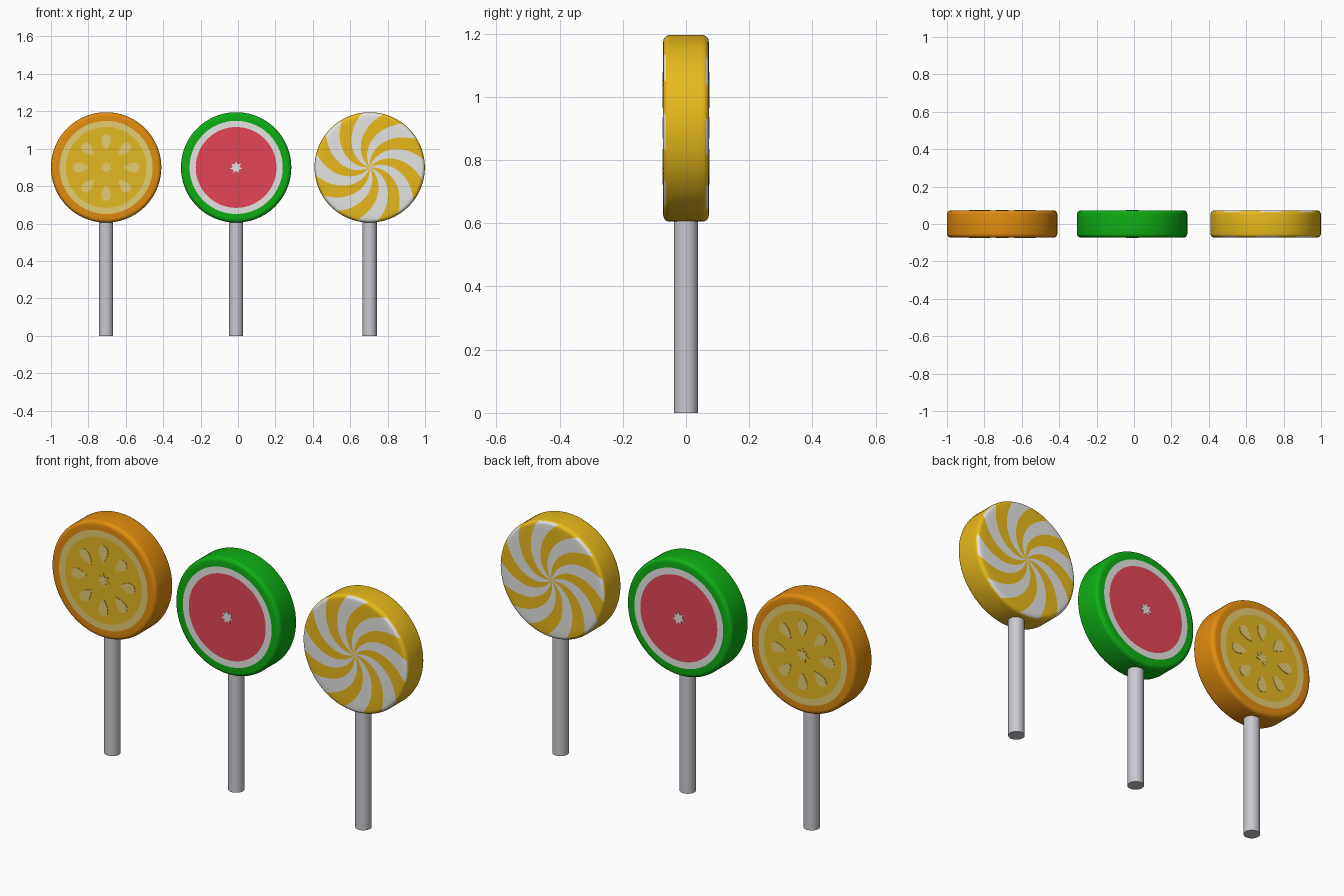
import bpy, bmesh, math
from math import sin, cos, pi, radians

if "Cube" in bpy.data.objects:
    bpy.data.objects.remove(bpy.data.objects["Cube"])

R, HALF, BEV, ZC, SEG = 0.295, 0.072, 0.02, 0.90, 96


def material(name, rgb):
    m = bpy.data.materials.new(name)
    lin = [(c / 255 / 12.92) if c < 11 else ((c / 255 + 0.055) / 1.055) ** 2.4 for c in rgb]
    m.diffuse_color = (*lin, 1)
    m.use_nodes = True
    m.node_tree.nodes["Principled BSDF"].inputs["Base Color"].default_value = m.diffuse_color
    return m


ORANGE = material("orange peel", (226, 140, 15))
FLESH = material("orange flesh", (228, 184, 35))
PALE = material("pale pith", (228, 205, 112))
GREEN = material("green rind", (14, 174, 20))
RED = material("melon red", (228, 70, 88))
WHITE = material("sugar white", (228, 228, 226))
YELLOW = material("candy yellow", (234, 188, 28))
GREY = material("stick grey", (200, 200, 208))


def finish(bm, name, mats):
    bmesh.ops.recalc_face_normals(bm, faces=bm.faces)
    me = bpy.data.meshes.new(name)
    bm.to_mesh(me)
    bm.free()
    for m in mats:
        me.materials.append(m)
    ob = bpy.data.objects.new(name, me)
    bpy.context.collection.objects.link(ob)
    bpy.ops.object.select_all(action='DESELECT')
    ob.select_set(True)
    bpy.context.view_layer.objects.active = ob
    bpy.ops.object.shade_smooth_by_angle(angle=radians(35))
    return ob


def candy(name, x, radii, mats, rule, twist=0.0):
    """Rounded disc from rings; rule(ring radius, segment, on_side) gives the material index."""
    half = [(r, HALF) for r in radii]
    half += [(R - BEV + BEV * sin(a), HALF - BEV + BEV * cos(a))
             for a in (i * pi / 10 for i in range(6))]
    prof = [(r, -y) for r, y in half] + [(r, y) for r, y in reversed(half)]
    bm = bmesh.new()
    rings = []
    for r, y in prof:
        off = twist * (1 - r / R) * (1 if y < 0 else -1)
        rings.append([bm.verts.new((x + r * cos(2 * pi * s / SEG + off), y,
                                    ZC + r * sin(2 * pi * s / SEG + off))) for s in range(SEG)])
    for k in range(len(rings) - 1):
        a, b = rings[k], rings[k + 1]
        rm = (prof[k][0] + prof[k + 1][0]) / 2
        side = min(abs(prof[k][1]), abs(prof[k + 1][1])) < HALF - BEV * 0.5
        for s in range(SEG):
            t = (s + 1) % SEG
            f = bm.faces.new((a[s], a[t], b[t], b[s]))
            f.material_index = rule(rm, s, side)
    # close the tiny centres
    for ring in (rings[0], rings[-1]):
        c = bm.verts.new((x, ring[0].co.y, ZC))
        for s in range(SEG):
            f = bm.faces.new((ring[s], ring[(s + 1) % SEG], c))
            f.material_index = rule(0, s, False)
    return finish(bm, name, mats)


def plates(name, x, outlines, mat):
    """Thin printed shapes on both faces of a candy."""
    bm = bmesh.new()
    for side in (-1, 1):
        for pts in outlines:
            lo, hi = [[bm.verts.new((x + u, side * y, ZC + v)) for u, v in pts]
                      for y in (HALF - 0.001, HALF + 0.002)]
            bm.faces.new(lo)
            bm.faces.new(hi)
            for i in range(len(pts)):
                j = (i + 1) % len(pts)
                bm.faces.new((lo[i], lo[j], hi[j], hi[i]))
    return finish(bm, name, [mat])


def star(r_out, r_in, n):
    return [((r_in if i % 2 else r_out) * cos(pi * i / n + pi / 2),
             (r_in if i % 2 else r_out) * sin(pi * i / n + pi / 2)) for i in range(2 * n)]


def seed(angle):
    """Teardrop pointing at the centre, round end outward."""
    pts = []
    for i in range(20):
        t = 2 * pi * i / 20
        u = 0.135 - 0.043 * cos(t)
        v = 0.034 * sin(t) * sin(t / 2)
        pts.append((u * cos(angle) - v * sin(angle), u * sin(angle) + v * cos(angle)))
    return pts


def stick(name, x):
    bm = bmesh.new()
    bmesh.ops.create_cone(bm, cap_ends=True, segments=32, radius1=0.038, radius2=0.038, depth=0.64)
    bmesh.ops.translate(bm, verts=bm.verts, vec=(x, 0, 0.32))
    finish(bm, name, [GREY])


def slice_rule(r, s, side):
    return 0 if side or r > 0.249 else 1 if r > 0.216 else 2


PHASE = round((20 - 11) / 360 * SEG)


def swirl_rule(r, s, side):
    return 0 if side or (s - PHASE) % 12 < 6 else 1


X1, X2, X3 = -0.705, -0.01, 0.704
slice_radii = (0.01, 0.216, 0.249)

# orange slice lollipop
candy("orange_candy", X1, slice_radii, [ORANGE, PALE, FLESH], slice_rule)
plates("orange_seeds", X1, [seed(i * pi / 4) for i in range(8)] + [star(0.036, 0.018, 7)], PALE)
stick("orange_stick", X1)

# watermelon lollipop
candy("watermelon_candy", X2, slice_radii, [GREEN, WHITE, RED], slice_rule)
plates("watermelon_centre", X2, [star(0.034, 0.018, 7)], WHITE)
stick("watermelon_stick", X2)

# yellow and white swirl lollipop
candy("swirl_candy", X3, [0.008 + i * 0.0265 for i in range(10)], [YELLOW, WHITE], swirl_rule,
      twist=radians(65))
stick("swirl_stick", X3)
